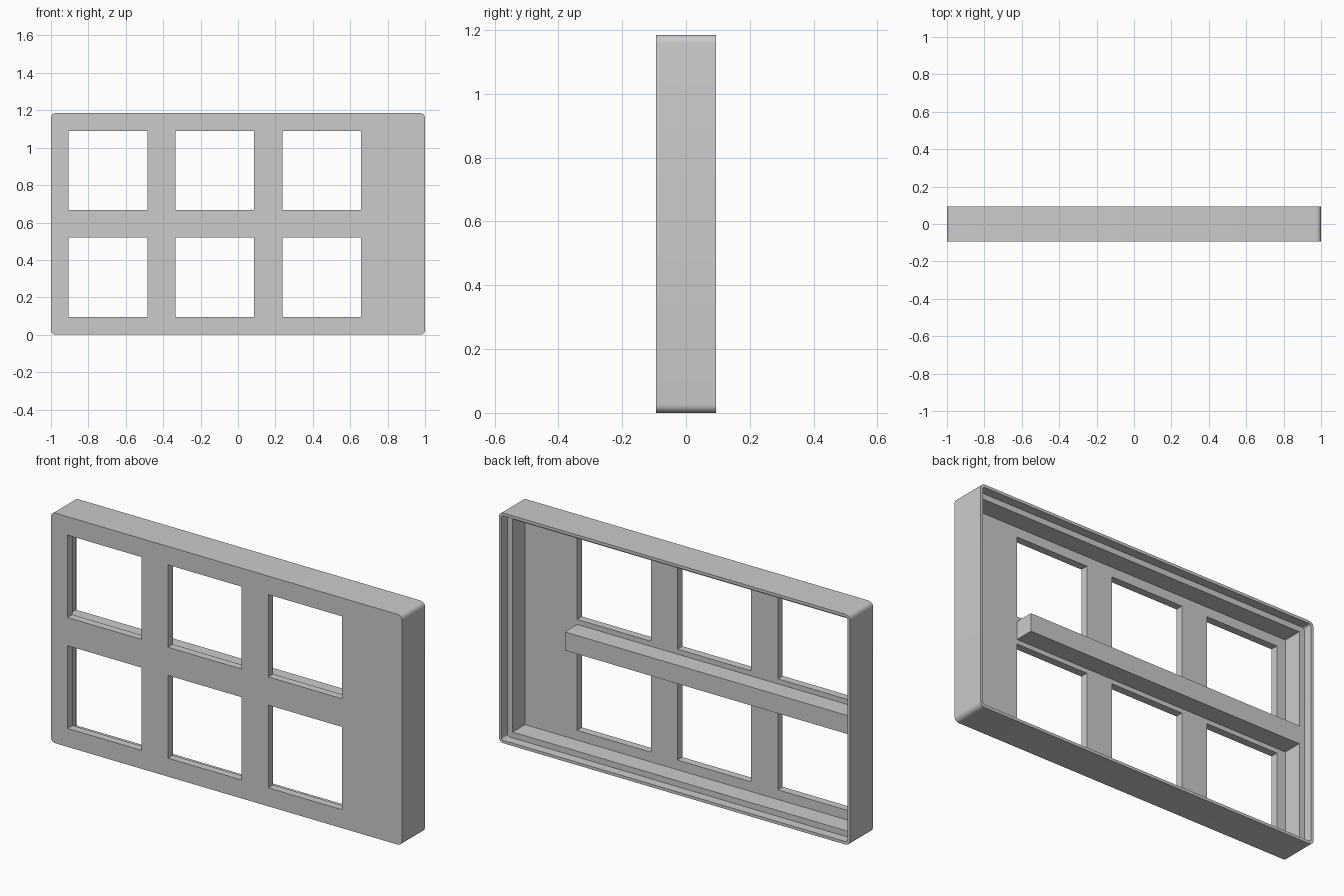
import bpy, bmesh, math

if "Cube" in bpy.data.objects:
    bpy.data.objects.remove(bpy.data.objects["Cube"])

H = 1.185          # overall height
D = 0.0935         # half depth
FLOOR = -0.054     # inner face of the front plate
STEP = 0.046       # depth of the ledge at the back


def prism(name, x0, x1, z0, z1, y0, y1, r=0.0, seg=6):
    """Rectangle in xz, optionally with rounded corners, extruded along y."""
    pts = []
    for i, (cx, cz) in enumerate([(x1 - r, z1 - r), (x0 + r, z1 - r),
                                  (x0 + r, z0 + r), (x1 - r, z0 + r)]):
        for k in range(seg + 1 if r else 1):
            a = math.pi / 2 * (i + k / seg)
            pts.append((cx + r * math.cos(a), cz + r * math.sin(a)))
    bm = bmesh.new()
    face = bm.faces.new([bm.verts.new((x, y0, z)) for x, z in pts])
    new = bmesh.ops.extrude_face_region(bm, geom=[face])["geom"]
    bmesh.ops.translate(bm, vec=(0, y1 - y0, 0),
                        verts=[v for v in new if isinstance(v, bmesh.types.BMVert)])
    bmesh.ops.recalc_face_normals(bm, faces=bm.faces)
    me = bpy.data.meshes.new(name)
    bm.to_mesh(me)
    bm.free()
    ob = bpy.data.objects.new(name, me)
    bpy.context.collection.objects.link(ob)
    return ob


# Rounded outer casing
casing = prism("casing", -1, 1, 0, H, -D, D, r=0.026)

# Stepped recess open at the back
m, n = 0.015, 0.045
cutters = [
    prism("cut_rim", -1 + m, 1 - m, m, H - m, STEP, D + 0.1, r=0.012),
    prism("cut_recess", -1 + n, 1 - n, n, H - n, FLOOR, D + 0.1),
]

# Six window openings through the front plate
for i in range(3):
    x = -0.905 + i * 0.5715
    for z0, z1 in ((0.095, 0.521), (0.666, 1.09)):
        cutters.append(prism("cut_window", x, x + 0.42, z0, z1, -0.3, 0.0))

for c in cutters:
    c.hide_render = True
    mod = casing.modifiers.new(c.name, "BOOLEAN")
    mod.operation = "DIFFERENCE"
    mod.solver = "EXACT"
    mod.object = c
bpy.context.view_layer.objects.active = casing
casing.select_set(True)
for mod in list(casing.modifiers):
    bpy.ops.object.modifier_apply(modifier=mod.name)
for c in cutters:
    bpy.data.objects.remove(c, do_unlink=True)
bpy.ops.object.shade_smooth_by_angle(angle=math.radians(30))

# Horizontal divider bar between the window rows
prism("divider_bar", -1 + n, 0.658, 0.545, 0.64, FLOOR, STEP)
